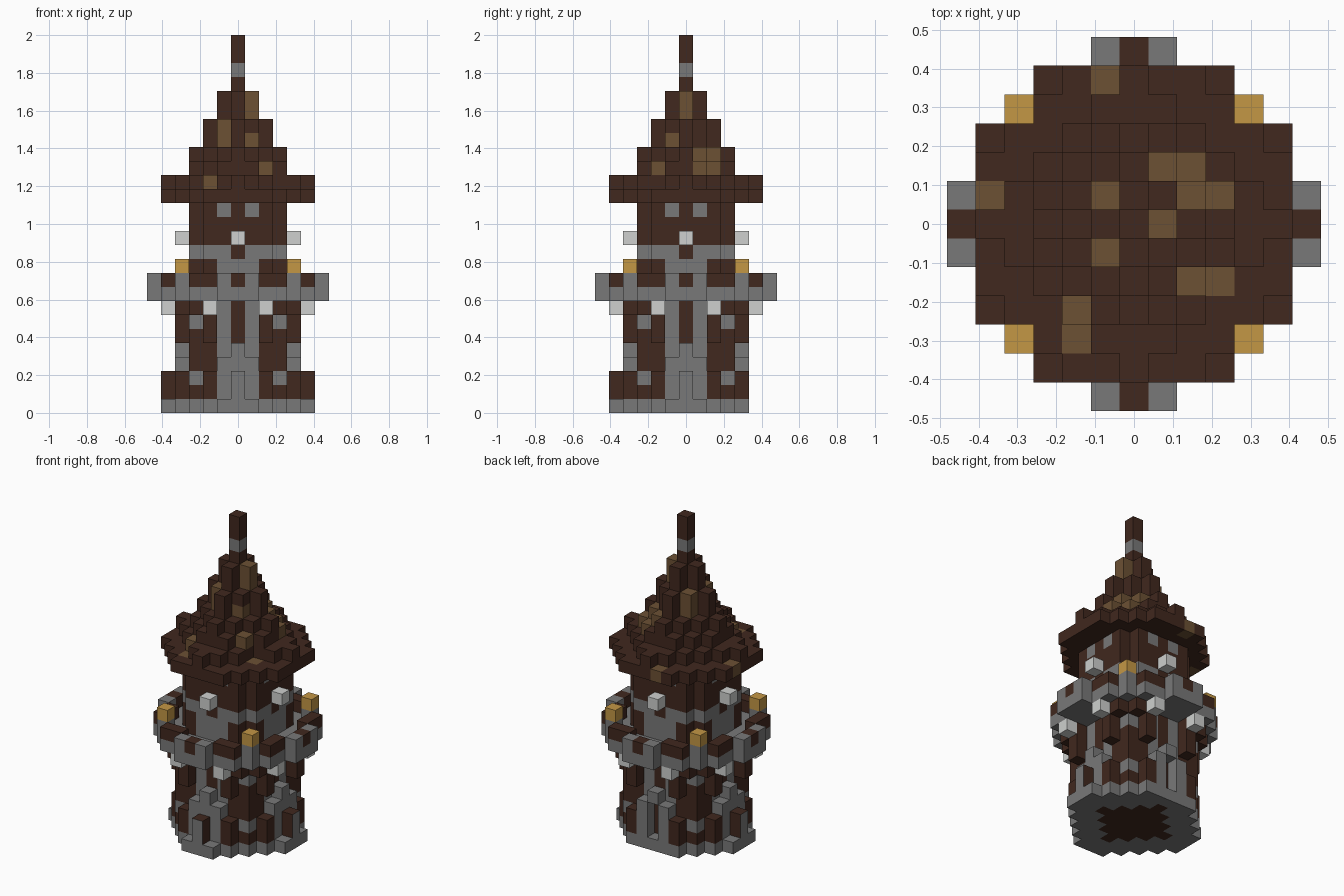
import bpy
import bmesh
from mathutils import Vector

cube = bpy.data.objects.get("Cube")
if cube:
    bpy.data.objects.remove(cube, do_unlink=True)

U = 2 / 27  # edge of one block
COLOURS = {
    "dark_wood": (0.052, 0.021, 0.013),
    "stone": (0.19, 0.19, 0.19),
    "pale_lamp": (0.62, 0.63, 0.62),
    "gold": (0.55, 0.31, 0.06),
    "light_wood": (0.15, 0.082, 0.034),
}
WOOD, STONE, PALE, GOLD, TAN = range(5)
materials = []
for name, rgb in COLOURS.items():
    m = bpy.data.materials.new(name)
    m.use_nodes = True
    m.diffuse_color = (*rgb, 1)
    m.node_tree.nodes["Principled BSDF"].inputs["Base Color"].default_value = (*rgb, 1)
    materials.append(m)

parts = {}   # part name -> {block: colour}
filled = set()


def put(part, cells, levels, colour):
    """Set blocks of a part; colour is an index or a rule of x, y, z."""
    for z in levels:
        for x, y in cells:
            c = colour(x, y, z) if callable(colour) else colour
            parts.setdefault(part, {})[x, y, z] = c
            filled.add((x, y, z))


def disc(reach, total):
    """Rounded block plan: limited reach and limited |x| + |y|."""
    r = range(-reach, reach + 1)
    return {(x, y) for x in r for y in r if abs(x) + abs(y) <= total}


def around(a, b):
    """All mirrored and swapped copies of a plan position."""
    return {(p * s, q * t) for p, q in ((a, b), (b, a)) for s in (-1, 1) for t in (-1, 1)}


def not_back(cells):
    return {(x, y) for x, y in cells if y < 5}


# Foundation: stone ring around a wooden floor
put("foundation", not_back(disc(5, 6)), [0],
    lambda x, y, z: WOOD if (x, y) in disc(3, 3) else STONE)


# Lower tower with stone corner blocks and recessed stone strips
def lower_colour(x, y, z):
    near, far = sorted((abs(x), abs(y)))
    if far == 3 and (near == 1 or near == 3 and z in (2, 6)):
        return STONE
    return WOOD


put("lower_tower", disc(3, 6), range(1, 8), lower_colour)
put("stone_pilasters", around(4, 1), range(1, 4), STONE)
put("stone_panels", around(4, 0) - {(0, 4)}, range(1, 5), STONE)
put("door_lintel", {(0, 4)}, [4], STONE)
put("door_recess", {(0, 3)}, (2, 3), STONE)

# Wooden buttresses at the foot and corbels under the gallery
put("foot_columns", not_back(around(5, 0)), (1, 2), WOOD)
put("buttresses", around(4, 2), (1, 2), WOOD)
put("corbels", around(4, 2), (5, 6, 7), WOOD)
put("corner_corbels", around(4, 3), [7], WOOD)
put("hanging_lamps", around(5, 2), [7], PALE)

# Gallery floor and parapet
floor = disc(6, 8) - around(6, 2)
rim = {(x, y) for x, y in floor
       if not {(x + 1, y), (x - 1, y), (x, y + 1), (x, y - 1)} <= floor}
put("gallery_floor", floor, [8], STONE)
put("parapet", rim, [9],
    lambda x, y, z: WOOD if max(abs(x), abs(y)) == 5 or 0 in (x, y) else STONE)
put("corner_finials", around(4, 4), [10], GOLD)


# Upper tower: stone band below, wood above with small windows
def upper_colour(x, y, z):
    side = min(abs(x), abs(y))
    if z == 11:
        return WOOD if side == 0 else STONE
    if z in (9, 10):
        return STONE if side <= 1 else WOOD
    return STONE if z == 14 and side == 1 else WOOD


put("upper_tower", disc(3, 5), range(9, 15), upper_colour)
put("wall_lamps", around(4, 0), [12], PALE)

# Stepped roof with scattered lighter shingles
put("roof", disc(5, 7), [15], WOOD)
put("roof", disc(5, 5) - {(3, -2)}, [16], WOOD)
for levels, reach, total in (([17], 3, 4), ([18], 3, 3),
                             ([19, 20], 2, 2), ([21, 22], 1, 1)):
    put("roof", disc(reach, total), levels, WOOD)
for levels, cells in (
        ([15], {(-2, -4), (3, -2), (-1, 5), (-5, 1)}),
        ([16], {(-2, -3)}),
        ([17], {(2, -2), (2, 2), (3, 1)}),
        ([18], {(1, 2), (2, 1)}),
        ([19], {(1, -1)}),
        ([19, 20], {(-1, -1), (-1, 1)}),
        ([21, 22], {(1, 0)})):
    put("roof", cells, levels, TAN)

# Spire
put("spire", {(0, 0)}, range(23, 27), lambda x, y, z: STONE if z == 24 else WOOD)


def build(name, blocks):
    """Make the exposed block faces of one part."""
    bm = bmesh.new()
    for cell, colour in blocks.items():
        x, y, z = cell
        centre = Vector((x, y, z + 0.5))
        for axis in range(3):
            for sign in (-1, 1):
                n = Vector((0, 0, 0))
                n[axis] = sign
                if (x + int(n.x), y + int(n.y), z + int(n.z)) in filled:
                    continue
                a = Vector((0, 0, 0))
                a[(axis + 1) % 3] = 0.5
                b = n.cross(a)
                mid = centre + n / 2
                corners = (mid - a - b, mid + a - b, mid + a + b, mid - a + b)
                face = bm.faces.new([bm.verts.new(v * U) for v in corners])
                # Foot columns have stone on their outward faces
                outward = n.x * x + n.y * y > 0
                face.material_index = STONE if name == "foot_columns" and outward else colour
    bmesh.ops.remove_doubles(bm, verts=bm.verts, dist=U / 100)
    mesh = bpy.data.meshes.new(name)
    bm.to_mesh(mesh)
    bm.free()
    for m in materials:
        mesh.materials.append(m)
    bpy.context.collection.objects.link(bpy.data.objects.new(name, mesh))


for part, blocks in parts.items():
    build(part, blocks)
